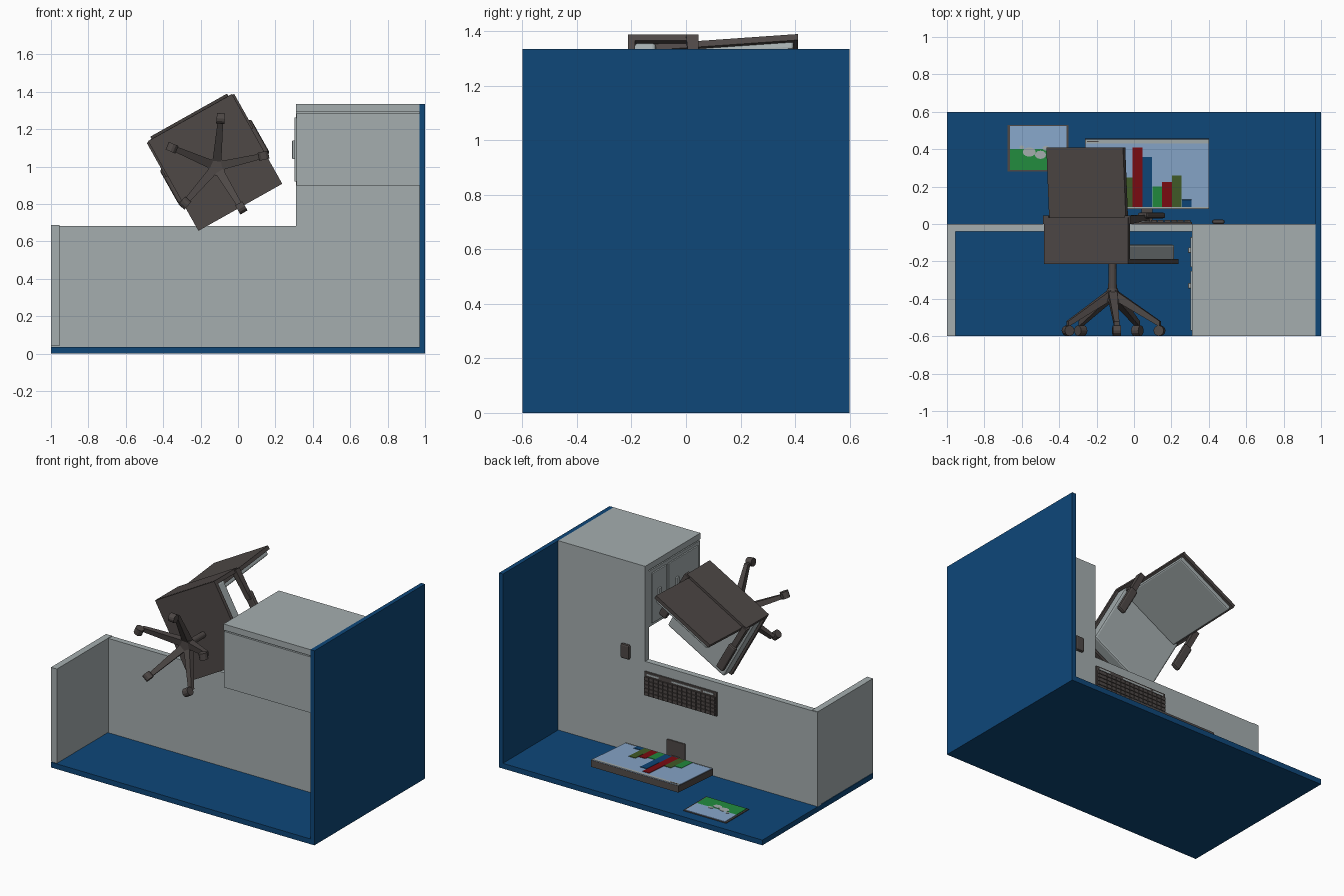
import bpy, bmesh, math, random
from mathutils import Matrix, Vector

if "Cube" in bpy.data.objects:
    bpy.data.objects.remove(bpy.data.objects["Cube"])

random.seed(3)
I = Matrix.Identity(4)


def lin(c):
    c /= 255
    return c / 12.92 if c < 0.04045 else ((c + 0.055) / 1.055) ** 2.4


def colour(name, r, g, b):
    m = bpy.data.materials.new(name)
    m.diffuse_color = (lin(r), lin(g), lin(b), 1)
    m.use_nodes = True
    m.node_tree.nodes["Principled BSDF"].inputs["Base Color"].default_value = m.diffuse_color
    return m


GREY = colour("light grey", 165, 174, 175)
DARK = colour("dark brown grey", 78, 72, 70)
BLUE = colour("navy blue", 14, 71, 121)
SKY = colour("sky blue", 137, 168, 204)
GREEN = colour("green", 34, 140, 62)
RED = colour("dark red", 125, 12, 18)
OLIVE = colour("olive green", 66, 92, 40)


def finish(name, bm, mat, M=I, bevel=0.0):
    bmesh.ops.recalc_face_normals(bm, faces=bm.faces[:])
    if bevel:
        bmesh.ops.bevel(bm, geom=bm.edges[:], offset=bevel, segments=2,
                        profile=0.5, affect='EDGES')
    bm.transform(M)
    me = bpy.data.meshes.new(name)
    bm.to_mesh(me)
    bm.free()
    me.materials.append(mat)
    ob = bpy.data.objects.new(name, me)
    bpy.context.collection.objects.link(ob)
    return ob


def add_box(bm, lo, hi):
    lo, hi = Vector(lo), Vector(hi)
    M = Matrix.Translation((lo + hi) / 2) @ Matrix.Diagonal((*(hi - lo), 1))
    bmesh.ops.create_cube(bm, size=1, matrix=M)


def box(name, lo, hi, mat, M=I, bevel=0.0):
    bm = bmesh.new()
    add_box(bm, lo, hi)
    return finish(name, bm, mat, M, bevel)


def prism(name, pts, x0, x1, mat, M=I, bevel=0.0):
    """Profile of (y, z) points extruded along x."""
    bm = bmesh.new()
    f = bm.faces.new([bm.verts.new((x0, y, z)) for y, z in pts])
    r = bmesh.ops.extrude_face_region(bm, geom=[f])
    vs = [v for v in r["geom"] if isinstance(v, bmesh.types.BMVert)]
    bmesh.ops.translate(bm, verts=vs, vec=(x1 - x0, 0, 0))
    return finish(name, bm, mat, M, bevel)


def cyl(name, r1, r2, length, sides, mat, M):
    bm = bmesh.new()
    bmesh.ops.create_cone(bm, cap_ends=True, segments=sides, radius1=r1,
                          radius2=r2, depth=length)
    return finish(name, bm, mat, M)


# Partition walls
box("back_wall", (-1, -0.6, 0), (1, 0.6, 0.036), BLUE)
box("side_wall", (0.97, -0.6, 0.036), (1, 0.6, 1.335), BLUE)

# L-shaped desk top (outline in x, z, thin in y)
bm = bmesh.new()
outline = [(-1, 0.036), (0.97, 0.036), (0.97, 1.335), (0.31, 1.335), (0.31, 0.683), (-1, 0.683)]
f = bm.faces.new([bm.verts.new((x, -0.04, z)) for x, z in outline])
r = bmesh.ops.extrude_face_region(bm, geom=[f])
bmesh.ops.translate(bm, vec=(0, 0.04, 0),
                    verts=[v for v in r["geom"] if isinstance(v, bmesh.types.BMVert)])
finish("desk_top", bm, GREY)
box("desk_left_panel", (-1, -0.6, 0.04), (-0.955, -0.002, 0.687), GREY)

# Drawer cabinet
box("desk_end_panel", (0.31, -0.6, 1.293), (0.97, -0.04, 1.335), GREY)
box("cabinet", (0.312, -0.598, 0.9), (0.97, -0.04, 1.284), GREY)
for i, (y0, y1, h) in enumerate([(-0.23, -0.07, -0.14), (-0.57, -0.25, -0.33)]):
    box(f"drawer_front_{i}", (0.302, y0, 0.92), (0.314, y1, 1.262), GREY, bevel=0.003)
    box(f"drawer_handle_{i}", (0.29, h - 0.014, 1.04), (0.304, h + 0.014, 1.14), GREY, bevel=0.003)

# Monitor, slightly tilted, with a bar chart on its screen
T = Matrix.Translation((0, 0.08, 0.13)) @ Matrix.Rotation(0.067, 4, 'X')
box("monitor_body", (-0.262, 0, -0.045), (0.402, 0.376, 0), DARK, T)
box("monitor_screen", (-0.26, 0.004, -0.002), (0.4, 0.374, 0.003), SKY, T)
box("screen_top_bar", (-0.26, 0.352, 0), (0.4, 0.374, 0.005), GREY, T)
box("screen_bottom_bar", (-0.26, 0.002, 0), (0.4, 0.01, 0.005), GREY, T)
box("screen_menu_mark", (-0.25, 0.359, 0), (-0.19, 0.366, 0.006), DARK, T)
bars = [(0.12, GREEN), (0.16, OLIVE), (0.32, RED), (0.27, BLUE), (0.11, GREEN),
        (0.135, RED), (0.17, OLIVE), (0.04, BLUE)]
for i, (h, m) in enumerate(bars):
    x = -0.112 + i * 0.0525
    box(f"chart_bar_{i}", (x, 0.01, 0), (x + 0.0515, 0.01 + h, 0.006), m, T)
box("monitor_foot", (0, 0, 0.05), (0.14, 0.012, 0.2), DARK, bevel=0.004)
box("monitor_neck", (0.04, 0.005, 0.07), (0.1, 0.16, 0.1), DARK)

# Framed picture on the wall
box("picture_frame", (-0.675, 0.282, 0.034), (-0.35, 0.528, 0.041), DARK)
box("picture_sky", (-0.663, 0.4, 0.036), (-0.362, 0.524, 0.044), SKY)
box("picture_grass", (-0.663, 0.288, 0.036), (-0.362, 0.4, 0.044), GREEN)
for i, (x, y, w, h) in enumerate([(-0.56, 0.385, 0.035, 0.025), (-0.5, 0.37, 0.03, 0.022),
                                  (-0.6, 0.41, 0.012, 0.01), (-0.47, 0.405, 0.02, 0.012)]):
    cyl(f"picture_spot_{i}", 1, 1, 1, 12, GREY,
        Matrix.Translation((x, y, 0.0425)) @ Matrix.Diagonal((w, h, 0.007, 1)))

# Keyboard with key grid and mouse
box("keyboard_base", (-0.24, 0, 0.455), (0.31, 0.012, 0.62), DARK, bevel=0.003)
bm = bmesh.new()
for r in range(5):
    for c in range(15):
        x, z = -0.233 + c * 0.0359, 0.462 + r * 0.026
        add_box(bm, (x, 0.01, z), (x + 0.032, 0.022, z + 0.022))
finish("keyboard_keys", bm, DARK)
for i, (x0, x1) in enumerate([(-0.22, -0.14), (-0.12, 0.1), (0.2, 0.29)]):
    box(f"keyboard_light_strip_{i}", (x0, 0.01, 0.597), (x1, 0.014, 0.609), GREY)
box("mouse", (0.418, 0, 0.67), (0.484, 0.024, 0.77), DARK, bevel=0.01)

# Office chair, turned about its upright (y) axis
A = math.radians(-29.3)
C = Matrix.Translation((-0.122, 0, 1.022)) @ Matrix.Rotation(A, 4, 'Y')
box("seat_plate", (-0.257, -0.213, -0.275), (0.257, -0.188, 0.275), DARK, C)
box("seat_cushion", (-0.245, -0.19, -0.262), (0.245, -0.11, 0.25), GREY, C, 0.012)
box("lower_back_shell", (-0.257, -0.2, 0.25), (0.257, 0.035, 0.276), DARK, C)
prism("upper_back_shell", [(-0.14, 0.221), (0.41, 0.265), (0.41, 0.29), (-0.14, 0.246)],
      -0.235, 0.235, DARK, C)
prism("back_cushion", [(-0.115, 0.195), (0.395, 0.236), (0.395, 0.27), (-0.115, 0.229)],
      -0.222, 0.222, GREY, C, 0.009)

# Arm rests
for s, side in ((1, "right"), (-1, "left")):
    u = 0.25 * s
    box(f"{side}_arm_pad", (u - 0.03, 0.03, -0.1), (u + 0.03, 0.062, 0.11), DARK, C, 0.012)
    prism(f"{side}_arm_link", [(0.0, 0.27), (0.045, 0.27), (0.05, 0.06), (0.02, 0.06)],
          u - 0.018, u + 0.018, DARK, C)

# Column and five-legged base with castors
H = Matrix.Translation((-0.115, 0, 1.0))
up = Matrix.Rotation(-math.pi / 2, 4, 'X')
cyl("column", 0.024, 0.02, 0.17, 16, DARK, H @ Matrix.Translation((0, -0.29, 0)) @ up)
cyl("base_hub", 0.048, 0.028, 0.07, 16, DARK, H @ Matrix.Translation((0, -0.38, 0)) @ up)
for i in range(5):
    # leg runs along local +z, direction angle measured from x towards z
    L = H @ Matrix.Rotation(math.radians(90 - (13 + 72 * i)), 4, 'Y')
    bm = bmesh.new()
    rings = []
    for rad, y0, y1, w in [(0.02, -0.41, -0.355, 0.024), (0.262, -0.55, -0.52, 0.014)]:
        rings.append([bm.verts.new((a * w, y, rad)) for a, y in
                      ((-1, y0), (1, y0), (1, y1), (-1, y1))])
    a, b = rings
    bm.faces.new(a)
    bm.faces.new(b)
    for k in range(4):
        bm.faces.new((a[k], a[(k + 1) % 4], b[(k + 1) % 4], b[k]))
    finish(f"base_leg_{i}", bm, DARK, L)
    cyl(f"castor_{i}", 0.028, 0.028, 0.044, 12, DARK,
        L @ Matrix.Translation((0, -0.57, 0.258)) @ Matrix.Rotation(math.pi / 2, 4, 'Y'))
